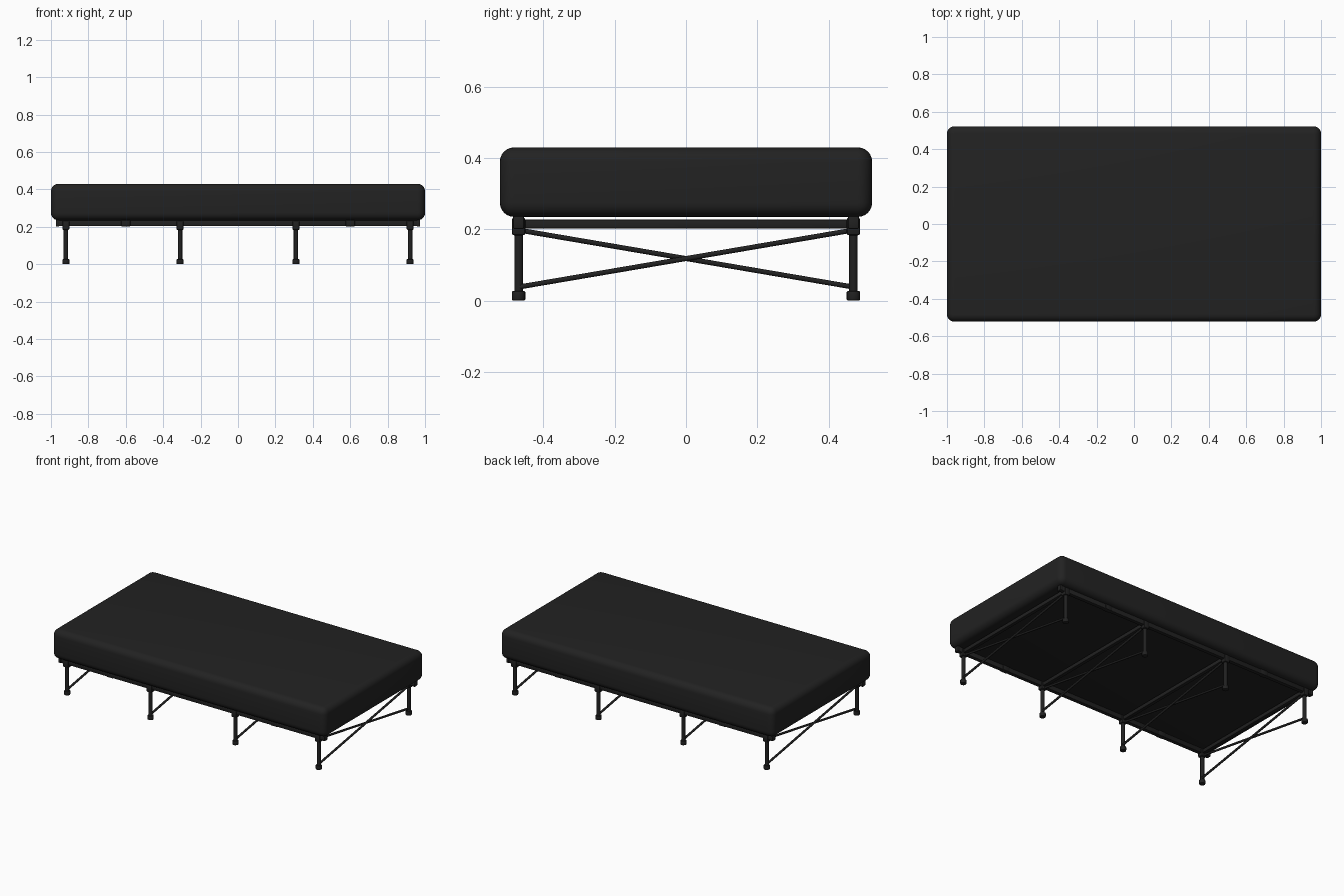
import bpy
from mathutils import Vector

if "Cube" in bpy.data.objects:
    bpy.data.objects.remove(bpy.data.objects["Cube"])


def make_material(name, value):
    m = bpy.data.materials.new(name)
    m.diffuse_color = (value, value, value, 1)
    m.use_nodes = True
    m.node_tree.nodes["Principled BSDF"].inputs["Base Color"].default_value = m.diffuse_color
    return m


fabric = make_material("black fabric", 0.016)
metal = make_material("black metal", 0.015)


def finish(ob, name, mat, bevel=0, segments=2):
    ob.name = name
    ob.data.materials.append(mat)
    bpy.ops.object.transform_apply(location=False, rotation=False, scale=True)
    if bevel:
        mod = ob.modifiers.new("rounding", 'BEVEL')
        mod.width, mod.segments = bevel, segments
        mod.limit_method = 'ANGLE'
        bpy.ops.object.modifier_apply(modifier=mod.name)
    bpy.ops.object.shade_smooth_by_angle()
    return ob


def box(name, centre, size, mat, bevel=0, segments=2):
    bpy.ops.mesh.primitive_cube_add(size=1, location=centre)
    ob = bpy.context.object
    ob.scale = size
    return finish(ob, name, mat, bevel, segments)


def rod(name, a, b, radius, mat, bevel=0):
    a, b = Vector(a), Vector(b)
    bpy.ops.mesh.primitive_cylinder_add(vertices=16, radius=radius,
                                        depth=(b - a).length, location=(a + b) / 2)
    ob = bpy.context.object
    ob.rotation_euler = (b - a).to_track_quat('Z', 'Y').to_euler()
    return finish(ob, name, mat, bevel)


# Mattress with soft rounded edges
box("mattress", (0, 0, 0.3325), (2.0, 1.045, 0.195), fabric, 0.04, 6)

# Long side rails with end caps and joint sleeves
for y in (-0.47, 0.47):
    box("side_rail", (0, y, 0.219), (1.93, 0.026, 0.032), metal, 0.004)
    for x in (-0.965, 0.965):
        box("rail_cap", (x, y, 0.219), (0.018, 0.032, 0.036), metal, 0.005)
    for x in (-0.6, 0.6):
        box("rail_sleeve", (x, y, 0.219), (0.05, 0.031, 0.034), metal, 0.004)

# Four leg frames: crossbar, crossed braces, legs, brackets and feet
for x in (-0.92, -0.31, 0.31, 0.92):
    box("crossbar", (x, 0, 0.215), (0.024, 0.94, 0.026), metal, 0.004)
    for s in (-1, 1):
        y = 0.47 * s
        rod("leg", (x, y, 0.01), (x, y, 0.21), 0.012, metal)
        rod("foot", (x, y, 0), (x, y, 0.027), 0.019, metal, 0.004)
        box("bracket", (x, y, 0.208), (0.038, 0.038, 0.05), metal, 0.007)
        dx = 0.005 * s
        rod("brace", (x + dx, -y, 0.038), (x + dx, y, 0.198), 0.007, metal)
